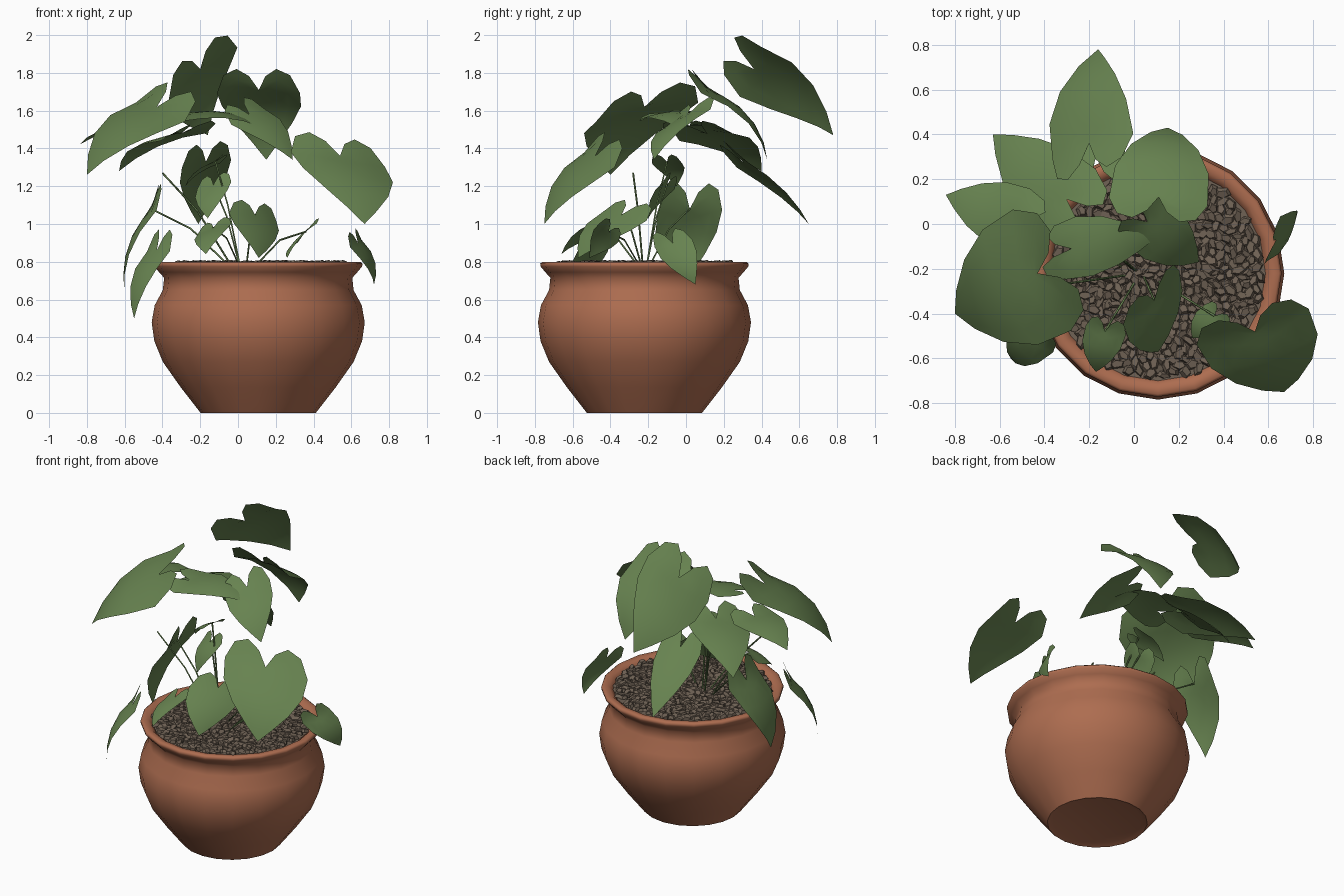
import bpy, bmesh, math, random
from mathutils import Vector, Matrix, Euler

if "Cube" in bpy.data.objects:
    bpy.data.objects.remove(bpy.data.objects["Cube"])

random.seed(4)
CX, CY = 0.107, -0.22          # pot axis


def material(name, rgb):
    m = bpy.data.materials.new(name)
    m.diffuse_color = (*rgb, 1)
    m.use_nodes = True
    m.node_tree.nodes["Principled BSDF"].inputs["Base Color"].default_value = m.diffuse_color
    return m


TERRACOTTA = material("terracotta", (0.42, 0.152, 0.08))
LEAF = material("leaf_green", (0.135, 0.225, 0.08))
SOIL = material("soil_brown", (0.16, 0.122, 0.09))


def add_object(name, bm, mat, smooth=None):
    me = bpy.data.meshes.new(name)
    bm.to_mesh(me)
    bm.free()
    me.materials.append(mat)
    ob = bpy.data.objects.new(name, me)
    bpy.context.collection.objects.link(ob)
    if smooth:
        bpy.ops.object.select_all(action='DESELECT')
        ob.select_set(True)
        bpy.context.view_layer.objects.active = ob
        bpy.ops.object.shade_smooth_by_angle(angle=math.radians(smooth))
    return ob


# Pot: lathed profile with a rolled rim
profile = [(0, 0.012), (0.27, 0.012), (0.305, 0), (0.41, 0.135), (0.505, 0.27),
           (0.55, 0.38), (0.564, 0.48), (0.548, 0.57), (0.505, 0.65), (0.498, 0.715),
           (0.525, 0.745), (0.55, 0.775), (0.552, 0.79), (0.54, 0.8), (0.505, 0.795),
           (0.478, 0.77), (0.475, 0.72)]
SIDES = 20
bm = bmesh.new()
rings = []
for r, z in profile:
    rings.append([bm.verts.new((CX + r * math.cos(a), CY + r * math.sin(a), z))
                  for a in (2 * math.pi * i / SIDES for i in range(SIDES))])
for lo, hi in zip(rings, rings[1:]):
    for i in range(SIDES):
        j = (i + 1) % SIDES
        bm.faces.new((lo[i], lo[j], hi[j], hi[i]))
bmesh.ops.remove_doubles(bm, verts=bm.verts, dist=1e-4)
add_object("pot", bm, TERRACOTTA, 60)

# Soil bed and loose flat chippings
bm = bmesh.new()
bmesh.ops.create_circle(bm, cap_ends=True, segments=SIDES, radius=0.48,
                        matrix=Matrix.Translation((CX, CY, 0.775)))
add_object("soil_bed", bm, SOIL)
bm = bmesh.new()
N = 480
for i in range(N):
    r = 0.462 * math.sqrt((i + 0.5) / N)
    a = i * 2.39996
    size = Vector((random.uniform(.03, .048), random.uniform(.018, .03), .01))
    rot = Euler((random.uniform(-.35, .35), random.uniform(-.35, .35), random.uniform(0, 6.3)))
    loc = Vector((CX + r * math.cos(a), CY + r * math.sin(a), random.uniform(.778, .794)))
    bmesh.ops.create_cone(bm, cap_ends=True, segments=5, radius1=1, radius2=.65, depth=2,
                          matrix=Matrix.LocRotScale(loc, rot, size))
add_object("soil_chippings", bm, SOIL)

# Heart outline of half a leaf: (along, across, matching midrib position)
HALF = [(0, 0, 0), (-.2, .2, 0), (-.31, .48, 0), (-.24, .8, .03), (0, 1, .15),
        (.3, .95, .38), (.58, .68, .62), (.82, .32, .84), (1, 0, 1)]


def leaf(name, base, tip, side, arch=0.1, cup=-0.12):
    base, side = Vector(base), Vector(side)
    axis = Vector(tip) - base
    n = axis.cross(side).normalized()
    if n.z < 0:
        n.negate()
    bm = bmesh.new()
    for s in (-1, 1):
        rows = []
        for u, v, m in HALF:
            row = []
            for f in (0, 1 / 3, 2 / 3, 1):
                uu, vv = m + (u - m) * f, v * f
                t = max(uu, 0)
                lift = (arch * 4 * t * (1 - t) * axis.length
                        + cup * vv * vv * side.length)
                row.append(bm.verts.new(base + axis * uu + side * vv * s + n * lift))
            rows.append(row)
        for a, b in zip(rows, rows[1:]):
            for k in range(3):
                bm.faces.new((a[k], a[k + 1], b[k + 1], b[k]))
    bmesh.ops.remove_doubles(bm, verts=bm.verts, dist=1e-4)
    bm.normal_update()
    bmesh.ops.reverse_faces(bm, faces=[f for f in bm.faces if f.normal.dot(n) < 0])
    add_object(name, bm, LEAF, 60)


# Upper canopy: base notch, tip, half-width vector
leaf("leaf_back_top", (-.20, .36, 1.82), (-.16, .78, 1.47), (.18, .06, .13), .12)
leaf("leaf_back_right", (.11, .12, 1.71), (.15, .43, 1.34), (.22, -.02, 0), .15)
leaf("leaf_back_low", (-.17, .30, 1.33), (-.21, .65, 1.0), (.13, .02, .02), .06)
leaf("leaf_back_left", (-.30, .11, 1.48), (-.63, .40, 1.28), (.12, .14, .02))
leaf("leaf_left_far", (-.52, .02, 1.52), (-.84, .13, 1.42), (.05, .14, 0))
leaf("leaf_left_big", (-.43, -.22, 1.62), (-.80, -.40, 1.26), (.13, -.27, -.05), .12)
leaf("leaf_centre", (-.28, -.11, 1.58), (.10, -.06, 1.52), (.02, .14, .02))
leaf("leaf_centre_right", (.06, .01, 1.58), (.29, -.17, 1.34), (.09, .11, .04))
leaf("leaf_front_right", (.54, -.48, 1.36), (.67, -.75, 1.0), (.25, .08, -.04), .1)

# Lower, smaller leaves
leaf("leaf_front", (.09, -.34, 1.05), (.11, -.57, .82), (.125, .12, -.02), .08)
leaf("leaf_front_small_right", (.36, -.41, .96), (.26, -.51, .82), (.05, -.05, .05))
leaf("leaf_front_small_left", (-.13, -.48, .98), (-.17, -.66, .84), (.09, -.02, .03))
leaf("leaf_inner", (-.13, -.10, 1.21), (-.16, -.20, 1.03), (.09, -.03, .02))
leaf("leaf_inner_left", (-.12, -.10, 1.33), (-.28, -.05, 1.20), (.02, .08, 0))
leaf("leaf_left_hanging", (-.46, .02, 1.08), (-.60, -.04, .64), (-.01, .17, 0), .12)
leaf("leaf_front_left_hanging", (-.43, -.50, .86), (-.55, -.60, .50), (.06, -.08, 0), .12)
leaf("leaf_right_hanging", (.635, -.07, .90), (.72, .05, .68), (.03, .10, .02), .12)

# Thin stems rising from the soil
curve = bpy.data.curves.new("stems", 'CURVE')
curve.dimensions = '3D'
curve.bevel_depth = 0.005
curve.bevel_resolution = 0
for end in [(-.46, .02, 1.08), (-.12, -.10, 1.33), (-.13, -.10, 1.21), (-.40, -.28, 1.27),
            (.09, -.34, 1.05), (.36, -.41, .96), (-.13, -.48, .98)]:
    end = Vector(end)
    root = Vector((.03 + end.x * .15, -.2 + end.y * .1, .77))
    mid = (root + end) / 2 + Vector((0, 0, .05))
    sp = curve.splines.new('POLY')
    sp.points.add(2)
    for p, co in zip(sp.points, (root, mid, end)):
        p.co = (*co, 1)
curve.materials.append(LEAF)
bpy.context.collection.objects.link(bpy.data.objects.new("stems", curve))
